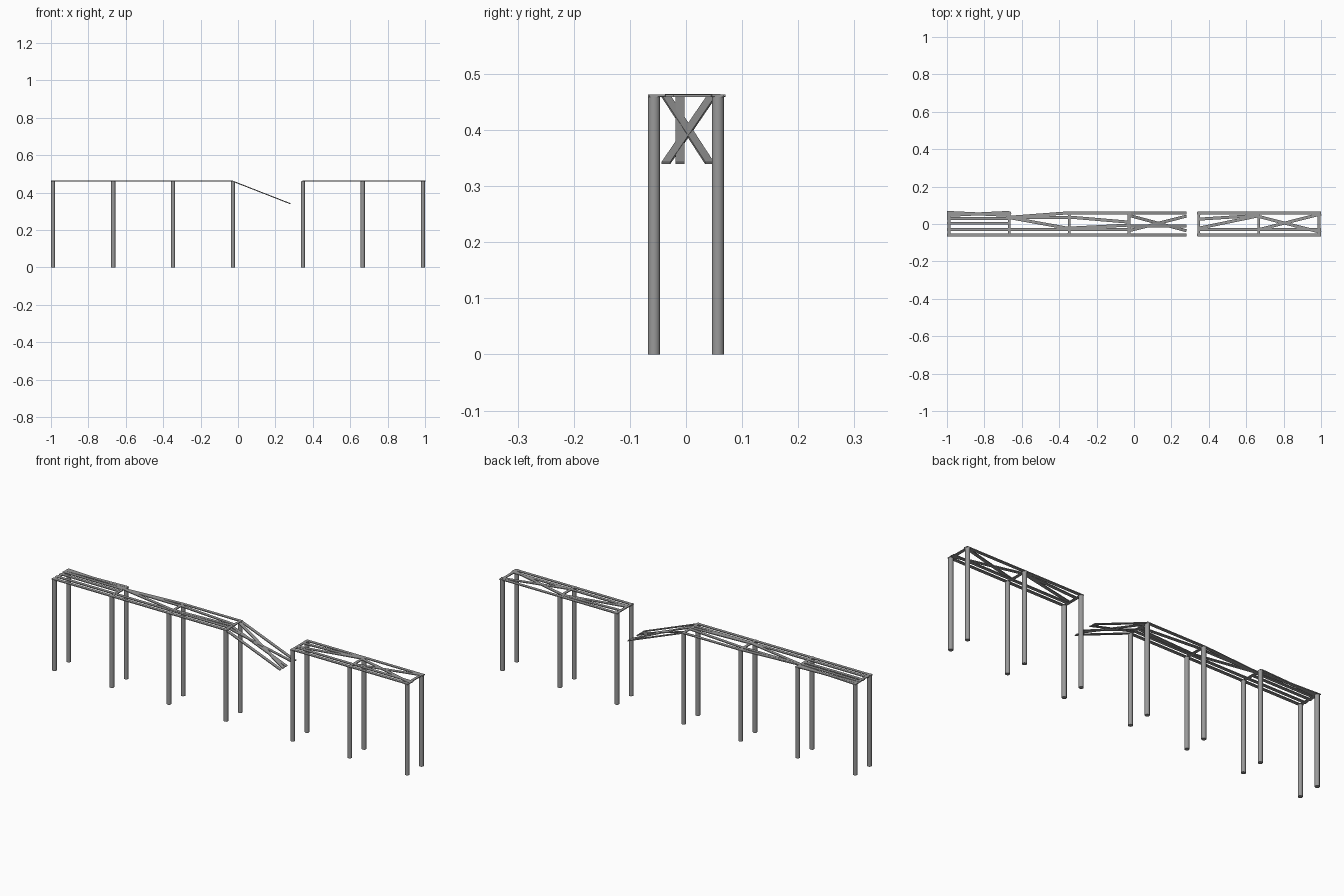
import bpy
from math import atan2, hypot
from mathutils import Vector, Matrix

cube = bpy.data.objects.get("Cube")
if cube:
    bpy.data.objects.remove(cube, do_unlink=True)

wood = bpy.data.materials.new("weathered grey wood")
wood.use_nodes = True
GREY = (0.32, 0.32, 0.32, 1)
wood.diffuse_color = GREY
wood.node_tree.nodes["Principled BSDF"].inputs["Base Color"].default_value = GREY

DECK = 0.461      # middle height of the deck boards
SIDE = 0.057      # distance of the posts from the centre line
THICK = 0.004


def plank(name, start, end, width=0.016):
    """Flat board running between two points."""
    a, b = Vector(start), Vector(end)
    d = b - a
    bpy.ops.mesh.primitive_cube_add(size=1)
    ob = bpy.context.object
    ob.name = name
    turn = Matrix.Rotation(atan2(d.y, d.x), 4, "Z")
    tilt = Matrix.Rotation(-atan2(d.z, hypot(d.x, d.y)), 4, "Y")
    size = Matrix.Diagonal((d.length, width, THICK, 1))
    ob.data.transform(Matrix.Translation((a + b) / 2) @ turn @ tilt @ size)
    ob.data.materials.append(wood)


def post(x, y):
    """Round pile with smooth sides and sharp ends."""
    bpy.ops.mesh.primitive_cylinder_add(vertices=20, radius=0.011, depth=DECK,
                                        location=(x, y, DECK / 2))
    ob = bpy.context.object
    ob.name = "post"
    ob.data.materials.append(wood)
    bpy.ops.object.shade_smooth_by_angle()


# Pairs of posts with a crossbeam on top
rows = [-0.989, -0.667, -0.347, -0.027, 0.347, 0.667, 0.989]
for x in rows:
    for y in (-SIDE, SIDE):
        post(x, y)
    plank("crossbeam", (x, -0.068, DECK), (x, 0.068, DECK), 0.014)

# Boards of each bay: y at the low-x end, y at the high-x end
bays = [
    (-1.0, rows[1], [(0.062, 0.046), (0.046, 0.062), (0.029, 0.029),
                     (0.004, 0.004), (-0.030, -0.030)]),
    (rows[1], rows[2], [(0.036, 0.060), (0.036, 0.034), (0.034, -0.024),
                        (-0.030, -0.030)]),
    (rows[2], rows[3], [(0.060, 0.060), (0.037, 0.010), (-0.022, -0.006),
                        (-0.030, -0.030)]),
    (rows[4], rows[5], [(0.060, 0.060), (0.026, 0.046), (-0.022, 0.044),
                        (-0.030, -0.030)]),
    (rows[5], 1.0, [(0.060, 0.060), (0.040, -0.045), (-0.030, 0.054),
                    (-0.030, -0.030)]),
]
for x0, x1, boards in bays:
    plank("side_rail", (x0, -0.058, DECK), (x1, -0.058, DECK))
    for i, (y0, y1) in enumerate(boards):
        z = DECK + 0.0005 * (i % 3)
        plank("deck_board", (x0, y0, z), (x1, y1, z))

# Collapsed bay hanging down from the fourth row
for y0, y1 in [(-0.058, -0.058), (0.060, 0.060), (-0.011, -0.011),
               (-0.036, 0.042), (0.046, -0.036)]:
    plank("fallen_board", (rows[3], y0, DECK), (0.28, y1, 0.341))
